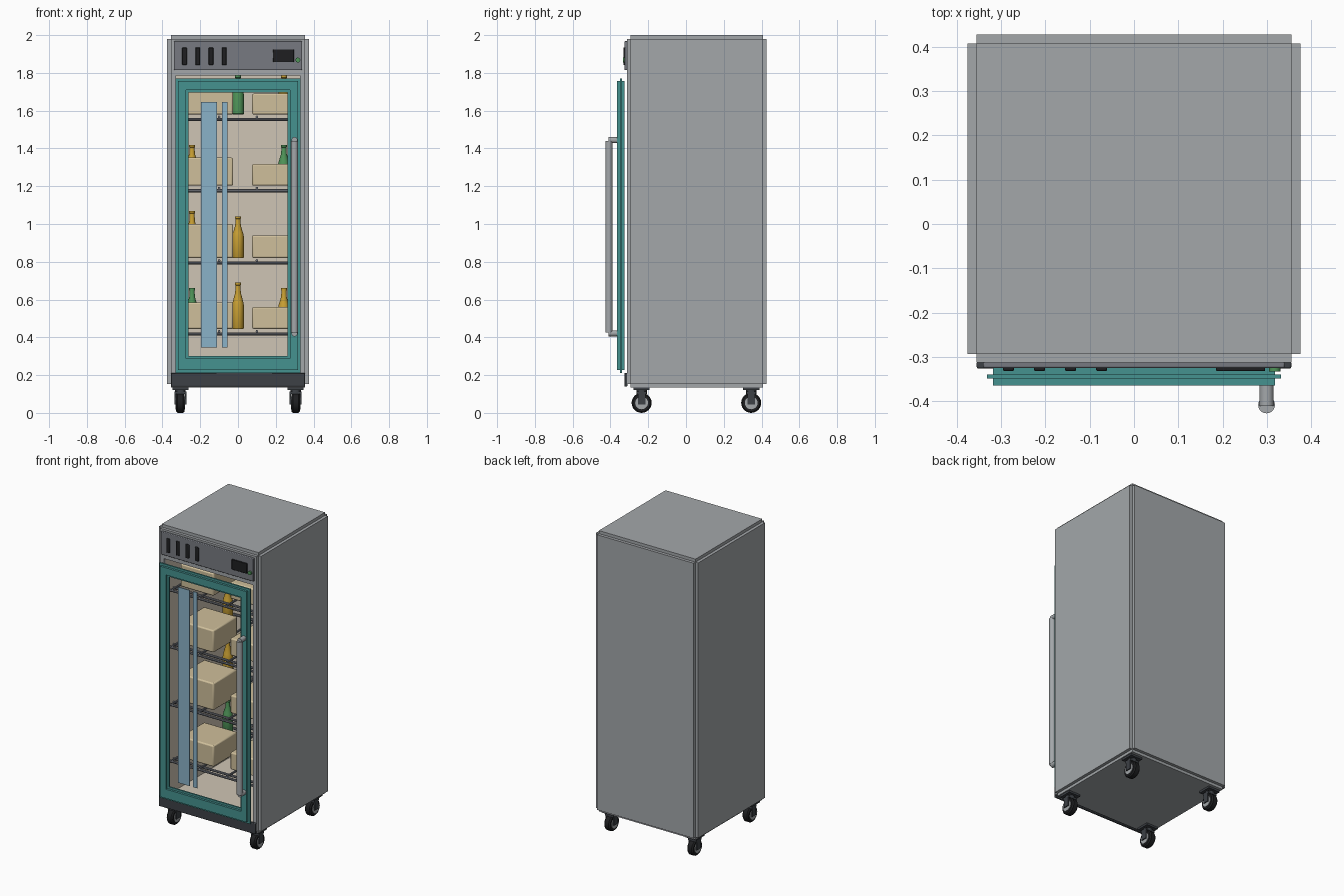
import bpy, bmesh, math
from mathutils import Matrix, Vector

cube = bpy.data.objects.get("Cube")
if cube:
    bpy.data.objects.remove(cube, do_unlink=True)


def material(name, hex_code):
    """Flat material from an sRGB hex code, stored as linear values."""
    srgb = [int(hex_code[i:i + 2], 16) / 255 for i in (0, 2, 4)]
    color = [((c + 0.055) / 1.055) ** 2.4 for c in srgb] + [1]
    mat = bpy.data.materials.new(name)
    mat.use_nodes = True
    mat.diffuse_color = color
    bsdf = next(n for n in mat.node_tree.nodes if n.type == 'BSDF_PRINCIPLED')
    bsdf.inputs["Base Color"].default_value = color
    return mat


steel = material("brushed steel", "a3a7aa")
fascia_grey = material("fascia grey", "777a81")
charcoal = material("charcoal", "3d4146")
black = material("black plastic", "1e1f21")
teal = material("teal door", "459290")
cream = material("cream liner", "cfc5b5")
tan = material("tan carton", "cfbf9b")
amber = material("amber glass", "c9a033")
green = material("green glass", "4f9458")
blue = material("pale blue shine", "8ab2c8")


def finish(name, bm, mat, bevel=0, segments=2):
    """Turn a bmesh into a named object with one colour."""
    bmesh.ops.recalc_face_normals(bm, faces=bm.faces)
    mesh = bpy.data.meshes.new(name)
    bm.to_mesh(mesh)
    bm.free()
    mesh.materials.append(mat)
    mesh.shade_smooth()
    mesh.set_sharp_from_angle(angle=math.radians(35))
    obj = bpy.data.objects.new(name, mesh)
    bpy.context.scene.collection.objects.link(obj)
    if bevel:
        mod = obj.modifiers.new("Bevel", 'BEVEL')
        mod.width, mod.segments = bevel, segments
    return obj


def box(name, mat, x, y, z, bevel=0):
    """Box from three (low, high) ranges."""
    bm = bmesh.new()
    bmesh.ops.create_cube(bm, size=1)
    for v in bm.verts:
        v.co = [r[0] if c < 0 else r[1] for c, r in zip(v.co, (x, y, z))]
    return finish(name, bm, mat, bevel)


def ring(name, mat, outer, inner, y):
    """Rectangular frame; outer and inner are (half width, low z, high z)."""
    bm = bmesh.new()
    loops = []
    for (w, low, high), depth in ((outer, y[0]), (inner, y[0]), (inner, y[1]), (outer, y[1])):
        corners = ((-w, low), (w, low), (w, high), (-w, high))
        loops.append([bm.verts.new((cx, depth, cz)) for cx, cz in corners])
    for i, a in enumerate(loops):
        b = loops[(i + 1) % 4]
        for j in range(4):
            k = (j + 1) % 4
            bm.faces.new((a[j], a[k], b[k], b[j]))
    return finish(name, bm, mat)


def lathe(name, mat, profile, location, axis='Z', sides=20):
    """Turned solid from (radius, height) points, closed at both ends."""
    bm = bmesh.new()
    rings = []
    for r, h in profile:
        angles = [math.tau * i / sides for i in range(sides)]
        rings.append([bm.verts.new((r * math.cos(a), r * math.sin(a), h)) for a in angles])
    for a, b in zip(rings, rings[1:]):
        for i in range(sides):
            j = (i + 1) % sides
            bm.faces.new((a[i], a[j], b[j], b[i]))
    bm.faces.new(rings[0])
    bm.faces.new(rings[-1])
    turn = Vector((0, 0, 1)).rotation_difference(
        Vector((axis == 'X', axis == 'Y', axis == 'Z'))).to_matrix().to_4x4()
    bmesh.ops.transform(bm, matrix=Matrix.Translation(location) @ turn, verts=bm.verts)
    return finish(name, bm, mat)


def rod(name, mat, radius, length, location, axis='Z', sides=20):
    half = length / 2
    return lathe(name, mat, [(radius, -half), (radius, half)], location, axis, sides)


def around(center, half):
    return (center - half, center + half)


SIDES = (("right", -1), ("left", 1))
core_x, core_y, core_z = (-.355, .355), (-.293, .407), (.153, 1.98)

# Cabinet shell: outer panels that leave a stepped groove along each edge
box("top_panel", steel, core_x, core_y, (1.96, 2))
box("bottom_panel", steel, core_x, core_y, (.135, .18))
box("back_panel", steel, core_x, (.39, .427), core_z)
ring("front_frame", steel, (.355, .153, 1.98), (.327, .2, 1.785), (-.312, -.293))
for side, s in SIDES:
    box(side + "_side_panel", steel, sorted((s * .345, s * .375)), core_y, core_z)
    box(side + "_liner", cream, sorted((s * .327, s * .345)), core_y, (.18, 1.96))

# Interior liner
liner_x = (-.327, .327)
box("back_liner", cream, liner_x, (.375, .39), (.18, 1.96))
box("floor_liner", cream, liner_x, core_y, (.18, .2))
box("ceiling_liner", cream, liner_x, core_y, (1.8, 1.96))

# Control fascia and kick plate
box("control_fascia", fascia_grey, (-.34, .34), (-.325, -.31), (1.814, 1.968), .004)
box("kick_plate", charcoal, core_x, (-.326, -.31), (.14, .212), .004)
for i in range(4):
    box(f"vent_slot_{i + 1}", black, around(-.283 + i * .07, .0125), (-.332, -.32),
        (1.842, 1.935), .004)
box("display", black, (.185, .296), (-.332, -.32), (1.857, 1.925), .003)
rod("power_light", green, .013, .014, (.317, -.326, 1.868), 'Y')

# Door: thick frame with a thinner flange that steps out on both rims
ring("door_frame", teal, (.318, .226, 1.757), (.276, .287, 1.71), (-.364, -.325))
ring("door_flange", teal, (.332, .212, 1.771), (.262, .3, 1.696), (-.349, -.339))
for name, span in (("wide", (-.197, -.111)), ("narrow", (-.086, -.056))):
    box(name + "_glass_shine", blue, span, (-.348, -.343), (.345, 1.645))

# Door handle on two standoffs
handle_x, handle_y = .299, -.408
rod("handle_bar", steel, .019, 1.015, (handle_x, handle_y, .9325))
for name, z in (("upper", 1.444), ("lower", .421)):
    rod(name + "_handle_standoff", steel, .016, .05, (handle_x, -.386, z), 'Y')

# Wire shelves
shelf_bases = (.445, .82, 1.203, 1.58)
for n, base in enumerate(shelf_bases, 1):
    for y in (-.25, -.21, .05, .35):
        rod(f"shelf_{n}_cross_bar", fascia_grey, .008, .654, (0, y, base - .027), 'X', 8)
    for x in (-.3, -.1, .1, .3):
        rod(f"shelf_{n}_long_wire", fascia_grey, .007, .63, (x, .055, base - .013), 'Y', 8)

# Cartons: one large on the right, one small on the left of each shelf
carton_heights = ((.14, .115), (.18, .12), (.148, .115), (.15, .11))
for n, (base, (tall, low)) in enumerate(zip(shelf_bases, carton_heights), 1):
    box(f"large_carton_{n}", tan, (-.27, -.026), (-.22, .03), (base, base + tall), .008)
    box(f"small_carton_{n}", tan, (.075, .29), (-.19, .04), (base, base + low), .008)


def bottle(name, mat, x, y, base, height):
    """Bottle with straight body, sloped shoulder and a lip."""
    shape = ((.028, 0), (.031, .02), (.031, .52), (.027, .6), (.015, .78),
             (.013, .94), (.016, .95), (.016, 1))
    lathe(name, mat, [(r, h * height) for r, h in shape], (x, y, base), sides=16)


bottles = (
    (1, "left", amber, .215), (1, "middle", amber, .245), (1, "right", green, .215),
    (2, "middle", amber, .22), (2, "right", amber, .25),
    (3, "left", green, .215), (3, "right", amber, .215),
    (4, "left", amber, .205), (4, "middle", green, .205),
)
places = {"left": .243, "middle": 0, "right": -.243}
for n, place, mat, height in bottles:
    bottle(f"shelf_{n}_{place}_bottle", mat, places[place], .24, shelf_bases[n - 1], height)

# Casters
for side, s in SIDES:
    for end, y in (("front", -.235), ("back", .345)):
        name, x = f"{end}_{side}_caster", s * .305
        box(name + "_plate", charcoal, around(x, .043), around(y, .043), (.122, .137))
        rod(name + "_swivel", charcoal, .028, .025, (x, y, .112))
        box(name + "_fork_crown", charcoal, around(x, .032), around(y, .026), (.1, .113))
        for e in (-1, 1):
            box(name + "_fork_arm", charcoal, around(x + e * .028, .004),
                around(y, .02), (.045, .113))
        tyre = [(.046, -.022), (.053, -.014), (.053, .014), (.046, .022)]
        lathe(name + "_tyre", black, tyre, (x, y, .053), 'X', 24)
        rod(name + "_hub", steel, .034, .05, (x, y, .053), 'X')
